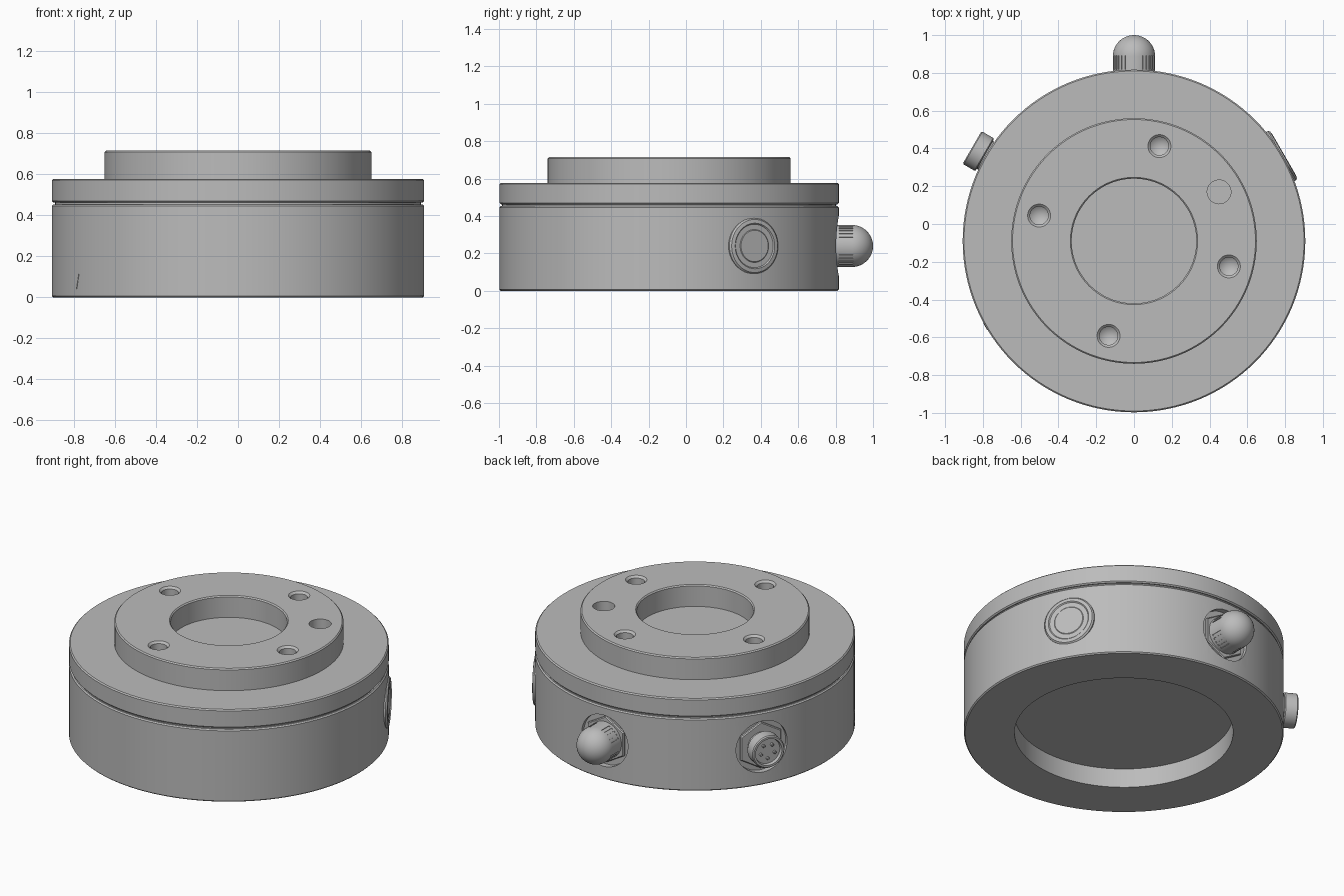
import bpy, bmesh
from math import pi, radians, sin, cos
from mathutils import Matrix, Vector

default = bpy.data.objects.get("Cube")
if default:
    bpy.data.objects.remove(default, do_unlink=True)

grey = bpy.data.materials.new("machined grey")
grey.use_nodes = True
colour = (0.5, 0.5, 0.5, 1)
grey.diffuse_color = colour
grey.node_tree.nodes["Principled BSDF"].inputs["Base Color"].default_value = colour

CENTRE = Matrix.Translation((0, -0.09, 0))
RADIUS = 0.907


def radial(degrees, height=0.24):
    """Frame whose local z points outwards from the housing axis."""
    return (CENTRE @ Matrix.Translation((0, 0, height))
            @ Matrix.Rotation(radians(degrees), 4, 'Z') @ Matrix.Rotation(pi / 2, 4, 'Y'))


def add_mesh(name, bm, matrix):
    bmesh.ops.transform(bm, matrix=matrix, verts=bm.verts)
    bmesh.ops.recalc_face_normals(bm, faces=bm.faces)
    mesh = bpy.data.meshes.new(name)
    bm.to_mesh(mesh)
    bm.free()
    mesh.materials.append(grey)
    obj = bpy.data.objects.new(name, mesh)
    bpy.context.collection.objects.link(obj)
    return obj


def lathe(name, profile, matrix, sides=48):
    """Revolve (radius, height) points; points on the axis close the solid."""
    bm = bmesh.new()
    rings = []
    for r, z in profile:
        if r < 1e-6:
            rings.append([bm.verts.new((0, 0, z))] * sides)
        else:
            rings.append([bm.verts.new((r * cos(2 * pi * i / sides), r * sin(2 * pi * i / sides), z))
                          for i in range(sides)])
    for low, high in zip(rings, rings[1:]):
        for i in range(sides):
            j = (i + 1) % sides
            corners = list(dict.fromkeys((low[i], low[j], high[j], high[i])))
            bm.faces.new(corners)
    return add_mesh(name, bm, matrix)


def drum(name, radius, low, high, matrix, chamfer=0.0, sides=48):
    top = [(radius - chamfer, high)] if chamfer else []
    return lathe(name, [(0, low), (radius, low), (radius, high - chamfer)] + top + [(0, high)],
                 matrix, sides)


def box(name, size, matrix):
    bm = bmesh.new()
    bmesh.ops.create_cube(bm, size=1, matrix=Matrix.Diagonal((*size, 1)))
    return add_mesh(name, bm, matrix)


def cut(target, cutters):
    bpy.context.view_layer.objects.active = target
    for cutter in cutters:
        cutter.hide_render = True
        mod = target.modifiers.new("cut", 'BOOLEAN')
        mod.operation, mod.solver, mod.object = 'DIFFERENCE', 'EXACT', cutter
        bpy.ops.object.modifier_apply(modifier=mod.name)
        bpy.data.objects.remove(cutter, do_unlink=True)


# Lower housing with recessed underside and a narrow neck for the seam
c = 0.007
housing = lathe("lower_housing", [
    (0, 0.12), (0.62, 0.12), (0.62, 0), (RADIUS - c, 0), (RADIUS, c), (RADIUS, 0.453 - c),
    (RADIUS - c, 0.453), (0.893, 0.453), (0.893, 0.466), (0, 0.466)], CENTRE, 128)
cut(housing, [drum("port_cutter", 0.16, 0.872, 1.1, radial(a)) for a in (90, 150)])

# Upper flange with raised mounting ring and central bore
flange = lathe("mounting_flange", [
    (0, 0.463), (RADIUS - c, 0.463), (RADIUS, 0.463 + c), (RADIUS, 0.578 - c), (RADIUS - c, 0.578),
    (0.65, 0.578), (0.65, 0.715 - c), (0.65 - c, 0.715), (0.337, 0.715), (0.33, 0.715 - c),
    (0.33, 0.58), (0, 0.58)], CENTRE, 128)


def on_bolt_circle(degrees):
    return CENTRE @ Matrix.Rotation(radians(degrees), 4, 'Z') @ Matrix.Translation((0.52, 0, 0))


# Four countersunk screw holes and one dowel hole
holes = [lathe("screw_cutter", [(0, 0.53), (0.048, 0.565), (0.048, 0.703), (0.062, 0.716),
                                (0.062, 0.8), (0, 0.8)], on_bolt_circle(a), 32)
         for a in (75, 165, 255, 345)]
holes.append(drum("dowel_cutter", 0.063, 0.59, 0.8, on_bolt_circle(30), sides=32))
cut(flange, holes)

# Hexagonal nuts seated in the two port recesses
for side, angle in (("back", 90), ("right", 150)):
    drum(side + "_port_nut", 0.145, 0.86, 0.888, radial(angle), 0.006, 6)

# Domed cap on the back port with four groups of grip slots
dome = [(0.112 * cos(i * pi / 24), 0.978 + 0.112 * sin(i * pi / 24)) for i in range(12)]
cap = lathe("domed_cap", [(0, 0.86), (0.112, 0.86)] + dome + [(0, 1.09)], radial(90))
slots = []
for group in range(4):
    for k in range(-2, 3):
        turn = Matrix.Rotation(radians(45 + 90 * group + 11 * k), 4, 'Z')
        slots.append(box("slot_cutter", (0.012, 0.009, 0.075),
                         radial(90) @ turn @ Matrix.Translation((0.113, 0, 0.945))))
cut(cap, slots)

# Pin connector: neck, hollow collar and five pins
socket = radial(150)
drum("connector_neck", 0.085, 0.86, 0.93, socket)
lathe("connector_collar", [(0, 0.912), (0.094, 0.912), (0.1, 0.918), (0.1, 0.984), (0.094, 0.99),
                           (0.082, 0.99), (0.078, 0.97), (0, 0.97)], socket)
for k in range(5):
    offset = Vector((0.045 * cos(2 * pi * k / 5), 0.045 * sin(2 * pi * k / 5), 0))
    drum("connector_pin", 0.009, 0.965, 0.985, socket @ Matrix.Translation(offset), 0.003, 12)

# Round plug with a stepped face
lathe("side_plug", [(0, 0.86), (0.15, 0.86), (0.15, 0.905), (0.142, 0.914), (0.122, 0.917),
                    (0.116, 0.911), (0.088, 0.911), (0.084, 0.914), (0, 0.914)], radial(30))

# Small arrow plate on the housing wall
bm = bmesh.new()
base = [bm.verts.new(p) for p in ((-0.037, -0.022, 0), (-0.037, 0.022, 0), (0.037, 0, 0))]
face = bm.faces.new(base)
lifted = bmesh.ops.extrude_face_region(bm, geom=[face])["geom"]
bmesh.ops.translate(bm, vec=(0, 0, 0.004),
                    verts=[g for g in lifted if isinstance(g, bmesh.types.BMVert)])
add_mesh("index_arrow", bm, radial(210, 0.078) @ Matrix.Translation((0, 0, RADIUS - 0.002)))

# Smooth the round walls, keep machined edges crisp
for obj in bpy.context.collection.objects:
    if obj.type == 'MESH' and grey.name in obj.data.materials:
        bpy.ops.object.select_all(action='DESELECT')
        obj.select_set(True)
        bpy.context.view_layer.objects.active = obj
        bpy.ops.object.shade_smooth_by_angle(angle=radians(25))
